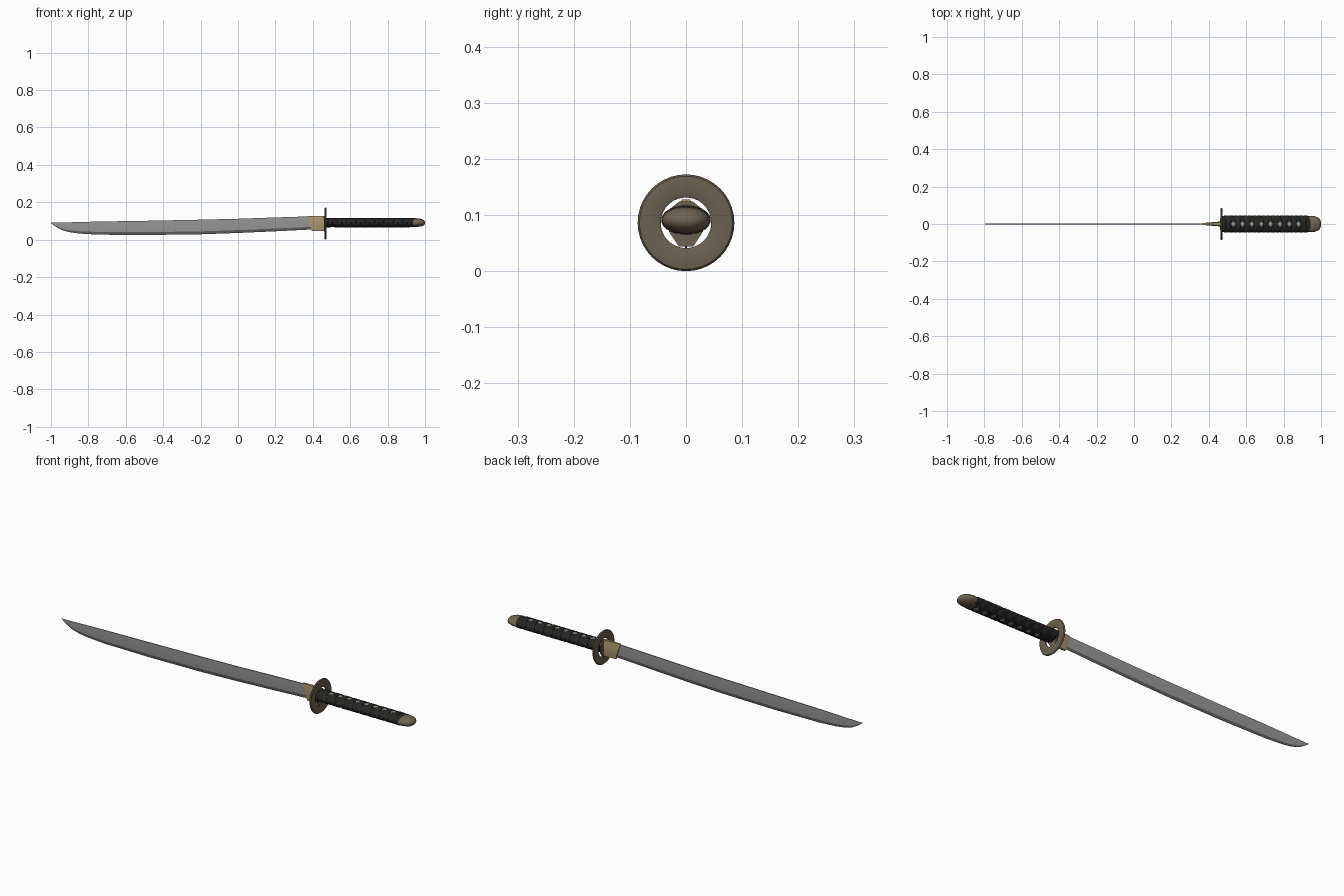
import bpy, bmesh, math
from math import sin, cos, pi

if "Cube" in bpy.data.objects:
    bpy.data.objects.remove(bpy.data.objects["Cube"])

def mat(name, r, g, b):
    m = bpy.data.materials.new(name)
    m.diffuse_color = (r, g, b, 1)
    m.use_nodes = True
    m.node_tree.nodes["Principled BSDF"].inputs["Base Color"].default_value = m.diffuse_color
    return m

STEEL = mat("steel", 0.315, 0.315, 0.315)
EDGE = mat("dark_edge_steel", 0.11, 0.11, 0.11)
BRASS = mat("brass", 0.40, 0.31, 0.15)
BRONZE = mat("bronze", 0.145, 0.12, 0.083)
COPPER = mat("pommel_brown", 0.165, 0.125, 0.085)
BLACK = mat("black_wrap", 0.019, 0.019, 0.018)
PALE = mat("pale_inlay", 0.3, 0.3, 0.27)

def loft(name, rings, mats, close=False, rule=None, angle=35):
    """Skin a list of equal-length closed rings; close joins the last ring to the first."""
    bm = bmesh.new()
    vs = [[bm.verts.new(p) for p in r] for r in rings]
    n = len(rings[0])
    pairs = list(zip(vs, vs[1:])) + ([(vs[-1], vs[0])] if close else [])
    for a, b in pairs:
        for j in range(n):
            f = bm.faces.new((a[j], a[(j + 1) % n], b[(j + 1) % n], b[j]))
            if rule:
                f.material_index = rule(j)
    if not close:
        bm.faces.new(vs[0])
        bm.faces.new(vs[-1])
    bmesh.ops.recalc_face_normals(bm, faces=bm.faces)
    me = bpy.data.meshes.new(name)
    bm.to_mesh(me)
    bm.free()
    for m in mats:
        me.materials.append(m)
    ob = bpy.data.objects.new(name, me)
    bpy.context.collection.objects.link(ob)
    bpy.ops.object.select_all(action='DESELECT')
    ob.select_set(True)
    bpy.context.view_layer.objects.active = ob
    bpy.ops.object.shade_smooth_by_angle(angle=math.radians(angle))
    return ob

# Blade: x, spine height, edge height
stations = [(-1, .091, .088), (-.975, .0915, .070), (-.94, .092, .051),
            (-.9, .093, .04), (-.85, .0945, .033), (-.75, .097, .027),
            (-.5, .101, .025), (-.2, .107, .029), (0, .112, .036),
            (.2, .119, .045), (.42, .126, .056)]
rings = []
for x, top, low in stations:
    t = .0022 * min(1, .2 + (x + 1) * 2)
    s = low + .2 * (top - low)
    rings.append([(x, -t, top), (x, -t, s), (x, 0, low), (x, t, s), (x, t, top)])
loft("blade", rings, [STEEL, EDGE], rule=lambda j: 1 if j in (1, 2) else 0, angle=10)

# Brass blade collar: hexagonal section, slanted at the blade end
rings = []
for xt, xb, w, e in [(.37, .395, .006, .004), (.42, .42, .010, .006), (.464, .464, .013, .008)]:
    prof = [(-e, .128), (-w, .1), (-w, .075), (-e, .046), (e, .046), (w, .075), (w, .1), (e, .128)]
    rings.append([(xb + (xt - xb) * (z - .046) / .082, y, z) for y, z in prof])
loft("blade_collar", rings, [BRASS])

# Bronze washer between collar and handle
washer = [(-.012, .124), (-.03, .11), (-.03, .07), (-.013, .044),
          (.013, .044), (.03, .07), (.03, .11), (.012, .124)]
loft("washer", [[(x, y, z) for y, z in washer] for x in (.460, .468)], [BRONZE])

# Ring guard with a rounded rim
prof = [(.045, -.003), (.05, -.0055), (.076, -.0055), (.083, -.0045), (.0862, 0),
        (.083, .0045), (.076, .0055), (.05, .0055), (.045, .003)]
loft("guard_ring", [[(.468 + dx, r * cos(a), .0862 + r * sin(a)) for r, dx in prof]
                    for a in (2 * pi * i / 40 for i in range(40))], [BRONZE], close=True)

# Handle core and pommel: flattened oval, wide in y
CZ, RY, RZ = .091, .042, .024

def oval(x, sy, sz, slant=0, n=32):
    return [(x + slant * sin(2 * pi * i / n), sy * cos(2 * pi * i / n), CZ + sz * sin(2 * pi * i / n))
            for i in range(n)]

loft("handle_core", [oval(.466, RY, RZ), oval(.945, RY, RZ), oval(.955, .038, .018)], [BLACK])
loft("pommel_cap", [oval(.934, .042, .0235, .008), oval(.938, .044, .0245, .008), oval(.965, .042, .0225, .004),
                    oval(.985, .035, .0185), oval(.996, .022, .012), oval(1.0, .008, .005)], [COPPER])

# Criss-cross cord wrap: two opposite helices
P, X0, N = .05, .505, 28
for name, sgn in (("wrap_left", 1), ("wrap_right", -1)):
    rings = []
    for i in range(-N // 2, int(8.4 * N) + 1):
        t = i / N
        a = pi / 2 + sgn * 2 * pi * t
        rings.append([(X0 + P * t + dx, (RY + h) * cos(a), CZ + (RZ + h) * sin(a))
                      for dx, h in ((-.0135, -.001), (-.011, .0022), (.011, .0022), (.0135, -.001))])
    loft(name, rings, [BLACK], angle=50)

# Pale diamond inlays, sunk in the wrap gaps above and below
for side, off in ((1, .5), (-1, 1)):
    for k in range(8):
        cx = X0 + P * (k + off)
        dia = [(-.014, 0), (0, -.014), (.014, 0), (0, .014)]
        loft(f"inlay_{'top' if side > 0 else 'bottom'}_{k}",
             [[(cx + dx, y, CZ + side * (RZ + h)) for dx, y in dia] for h in (-.003, .0006)], [PALE])
